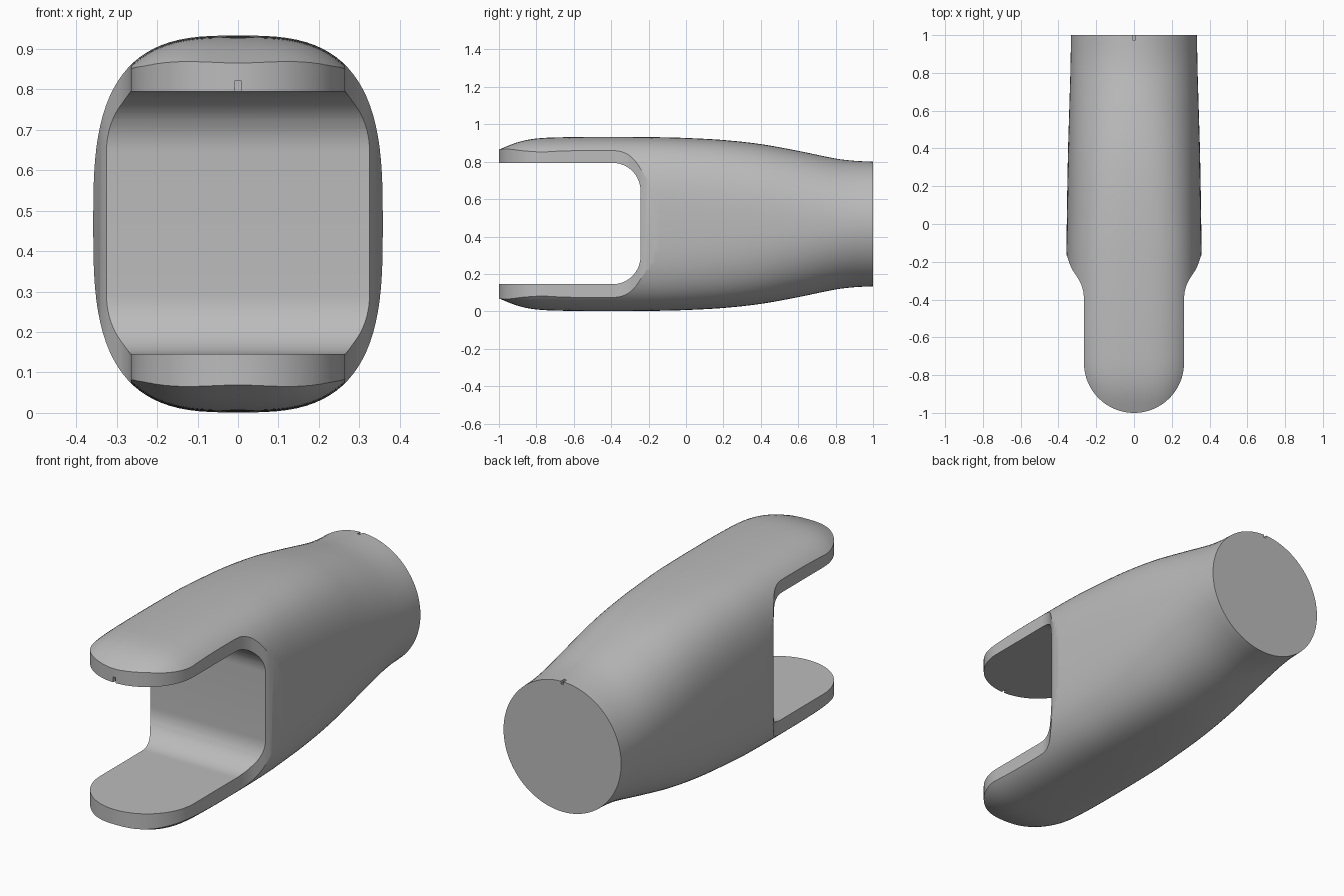
import bpy, bmesh, math

cube = bpy.data.objects.get("Cube")
if cube:
    bpy.data.objects.remove(cube, do_unlink=True)

MID = 0.467           # height of the long axis
SIDES, RINGS = 96, 90

grey = bpy.data.materials.new("Plain grey")
grey.use_nodes = True
colour = (0.5, 0.5, 0.5, 1)
grey.diffuse_color = colour
grey.node_tree.nodes["Principled BSDF"].inputs["Base Color"].default_value = colour


def make_object(name, bm):
    bmesh.ops.recalc_face_normals(bm, faces=bm.faces)
    mesh = bpy.data.meshes.new(name)
    bm.to_mesh(mesh)
    bm.free()
    mesh.materials.append(grey)
    obj = bpy.data.objects.new(name, mesh)
    bpy.context.collection.objects.link(obj)
    return obj


def loft(name, rings):
    """Skin a list of closed rings and cap both ends."""
    bm = bmesh.new()
    loops = [[bm.verts.new(p) for p in ring] for ring in rings]
    for a, b in zip(loops, loops[1:]):
        for i in range(len(a)):
            j = (i + 1) % len(a)
            bm.faces.new((a[i], a[j], b[j], b[i]))
    bm.faces.new(loops[0])
    bm.faces.new(loops[-1])
    return make_object(name, bm)


def box(name, centre, size):
    bm = bmesh.new()
    bmesh.ops.create_cube(bm, size=1)
    bmesh.ops.scale(bm, vec=size, verts=bm.verts)
    bmesh.ops.translate(bm, vec=centre, verts=bm.verts)
    return make_object(name, bm)


def sample(keys, y, k):
    """Smooth interpolation of column k of the section table."""
    i = max(n for n in range(len(keys) - 1) if keys[n][0] <= y or n == 0)
    p, q = keys[i], keys[i + 1]
    before, after = keys[max(i - 1, 0)], keys[min(i + 2, len(keys) - 1)]
    span = q[0] - p[0]
    t = (y - p[0]) / span
    m0 = (q[k] - before[k]) / (q[0] - before[0]) * span
    m1 = (after[k] - p[k]) / (after[0] - p[0]) * span
    return ((2*t**3 - 3*t**2 + 1) * p[k] + (t**3 - 2*t**2 + t) * m0
            + (3*t**2 - 2*t**3) * q[k] + (t**3 - t**2) * m1)


def signed_power(v, e):
    return math.copysign(abs(v) ** e, v)


# Body sections: position, half width, half height, squareness
sections = [(-1.02, 0.29, 0.39, 3), (-0.9, 0.325, 0.437, 3),
            (-0.8, 0.35, 0.457, 3), (-0.65, 0.359, 0.464, 3),
            (-0.4, 0.36, 0.466, 3), (-0.15, 0.358, 0.464, 3),
            (0, 0.356, 0.46, 2.9), (0.2, 0.353, 0.449, 2.75),
            (0.4, 0.349, 0.427, 2.55), (0.6, 0.343, 0.391, 2.3),
            (0.8, 0.337, 0.35, 2.1), (0.9, 0.335, 0.338, 2.02),
            (1, 0.333, 0.333, 2)]
rings = []
for r in range(RINGS + 1):
    y = -1.02 + 2.02 * r / RINGS
    w, h, n = (sample(sections, y, k) for k in (1, 2, 3))
    ring = []
    for s in range(SIDES):
        a = math.tau * s / SIDES
        ring.append((w * signed_power(math.cos(a), 2 / n), y,
                     MID + h * signed_power(math.sin(a), 2 / n)))
    rings.append(ring)
body = loft("fork_body", rings)

# Plan outline: round prong tips, straight prongs, flare into the body
TIP = 0.265
half = [(TIP * math.sin(a), -1 + TIP - TIP * math.cos(a))
        for a in (math.pi / 2 * i / 20 for i in range(1, 21))]
flare = [(-0.41, 0.265), (-0.36, 0.268), (-0.31, 0.284), (-0.27, 0.308),
         (-0.235, 0.33), (-0.2, 0.344), (-0.15, 0.361), (-0.1, 0.375)]
half += [(sample(flare, y, 1), y) for y in (-0.41 + 0.31 * i / 24 for i in range(25))]
half += [(0.5, -0.09), (0.5, 1.1)]
outline = [(0, -1)] + half + [(-x, y) for x, y in reversed(half)]
plan = loft("plan_cutter", [[(x, y, z) for x, y in outline] for z in (-0.2, 1.2)])

# Slot between the prongs, with rounded inner corners
LOW, HIGH, BACK, R = 0.145, 0.794, -0.243, 0.15
slot_side = [(-1.2, LOW)]
for zc, start in ((LOW + R, -math.pi / 2), (HIGH - R, 0)):
    for i in range(17):
        a = start + math.pi / 2 * i / 16
        slot_side.append((BACK - R + R * math.cos(a), zc + R * math.sin(a)))
slot_side.append((-1.2, HIGH))
slot = loft("slot_cutter", [[(x, y, z) for y, z in slot_side] for x in (-0.6, 0.6)])

# Small index notches at the upper prong tip and the rear rim
tip_notch = box("tip_notch_cutter", (0, -1, 0.805), (0.015, 0.04, 0.034))
rear_notch = box("rear_notch_cutter", (0, 1, 0.8), (0.015, 0.05, 0.03))

for cutter, mode in ((plan, 'INTERSECT'), (slot, 'DIFFERENCE'),
                     (tip_notch, 'DIFFERENCE'), (rear_notch, 'DIFFERENCE')):
    mod = body.modifiers.new(cutter.name, 'BOOLEAN')
    mod.object, mod.operation, mod.solver = cutter, mode, 'EXACT'

# Bake the cuts and remove the cutters
bpy.context.view_layer.update()
baked = bpy.data.meshes.new_from_object(
    body.evaluated_get(bpy.context.evaluated_depsgraph_get()))
body.modifiers.clear()
body.data = baked
for cutter in (plan, slot, tip_notch, rear_notch):
    bpy.data.objects.remove(cutter, do_unlink=True)

bpy.ops.object.select_all(action='DESELECT')
body.select_set(True)
bpy.context.view_layer.objects.active = body
bpy.ops.object.shade_smooth_by_angle(angle=math.radians(25))
